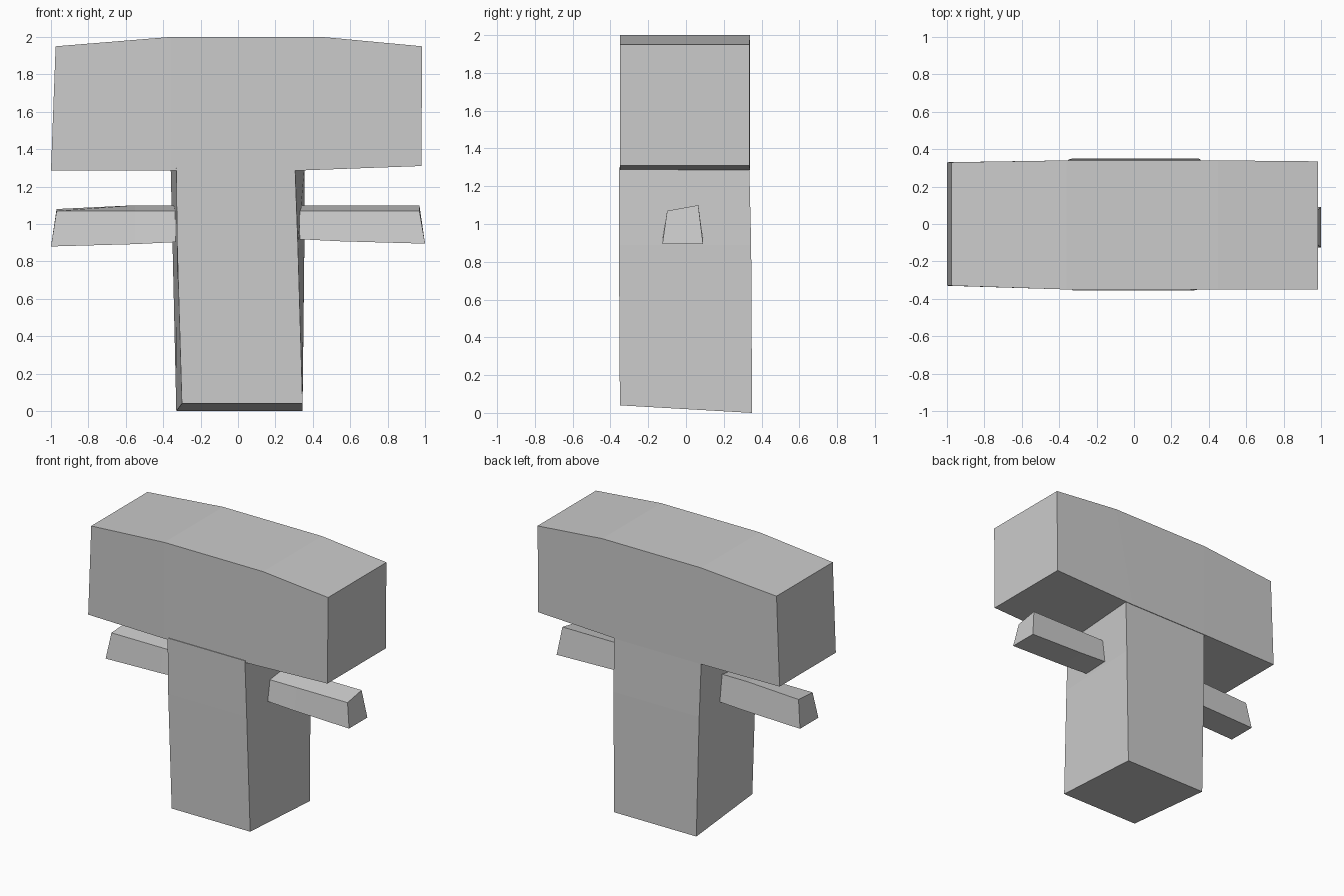
import bpy
import bmesh

cube = bpy.data.objects.get("Cube")
if cube:
    bpy.data.objects.remove(cube, do_unlink=True)

grey = bpy.data.materials.new("plain_grey")
grey.use_nodes = True
colour = (0.6, 0.6, 0.6, 1)
grey.diffuse_color = colour
grey.node_tree.nodes["Principled BSDF"].inputs["Base Color"].default_value = colour


def loft(name, rings):
    """Join equal-length rings of points into a closed, flat-faced solid."""
    bm = bmesh.new()
    loops = [[bm.verts.new(p) for p in ring] for ring in rings]
    for a, b in zip(loops, loops[1:]):
        for i in range(len(a)):
            j = (i + 1) % len(a)
            bm.faces.new((a[i], a[j], b[j], b[i]))
    bm.faces.new(loops[0])
    bm.faces.new(loops[-1])
    bmesh.ops.recalc_face_normals(bm, faces=bm.faces)
    mesh = bpy.data.meshes.new(name)
    bm.to_mesh(mesh)
    bm.free()
    mesh.materials.append(grey)
    obj = bpy.data.objects.new(name, mesh)
    bpy.context.collection.objects.link(obj)


def head_ring(x_low, x_top, low, top, front, back):
    return [(x_low, front, low), (x_low, back, low),
            (x_top, back, top), (x_top, front, top)]


def post_ring(front_l, front_r, back_l, back_r, front, back, z_front, z_back):
    return [(front_l, front, z_front), (front_r, front, z_front),
            (back_r, back, z_back), (back_l, back, z_back)]


# Wide crossing block with a gently arched top
loft("head_block", [
    head_ring(-1.0, -0.975, 1.285, 1.95, -0.33, 0.33),
    head_ring(-0.36, -0.36, 1.285, 2.0, -0.35, 0.34),
    head_ring(0.3, 0.45, 1.285, 2.0, -0.35, 0.34),
    head_ring(0.98, 0.985, 1.31, 1.95, -0.35, 0.335),
])

# Slightly tapered upright post
loft("post", [
    post_ring(-0.3, 0.345, -0.33, 0.345, -0.35, 0.35, 0.04, 0.0),
    post_ring(-0.325, 0.32, -0.35, 0.355, -0.355, 0.345, 0.89, 0.89),
    post_ring(-0.33, 0.305, -0.36, 0.355, -0.355, 0.335, 1.3, 1.3),
])

# Side arms with a sloping four-sided section
for name, side, low_end, low_root in (("right_arm", -1, 0.88, 0.905),
                                      ("left_arm", 1, 0.895, 0.92)):
    def arm_ring(x_low, x_top, low, top):
        return [(side * x_low, -0.125, low), (side * x_low, 0.09, low),
                (side * x_top, 0.065, top), (side * x_top, -0.1, 1.07)]
    loft(name, [arm_ring(0.3, 0.3, low_root, 1.1),
                arm_ring(0.55, 0.55, (low_end + low_root) / 2, 1.1),
                arm_ring(1.0, 0.97, low_end, 1.08 if side < 0 else 1.1)])
